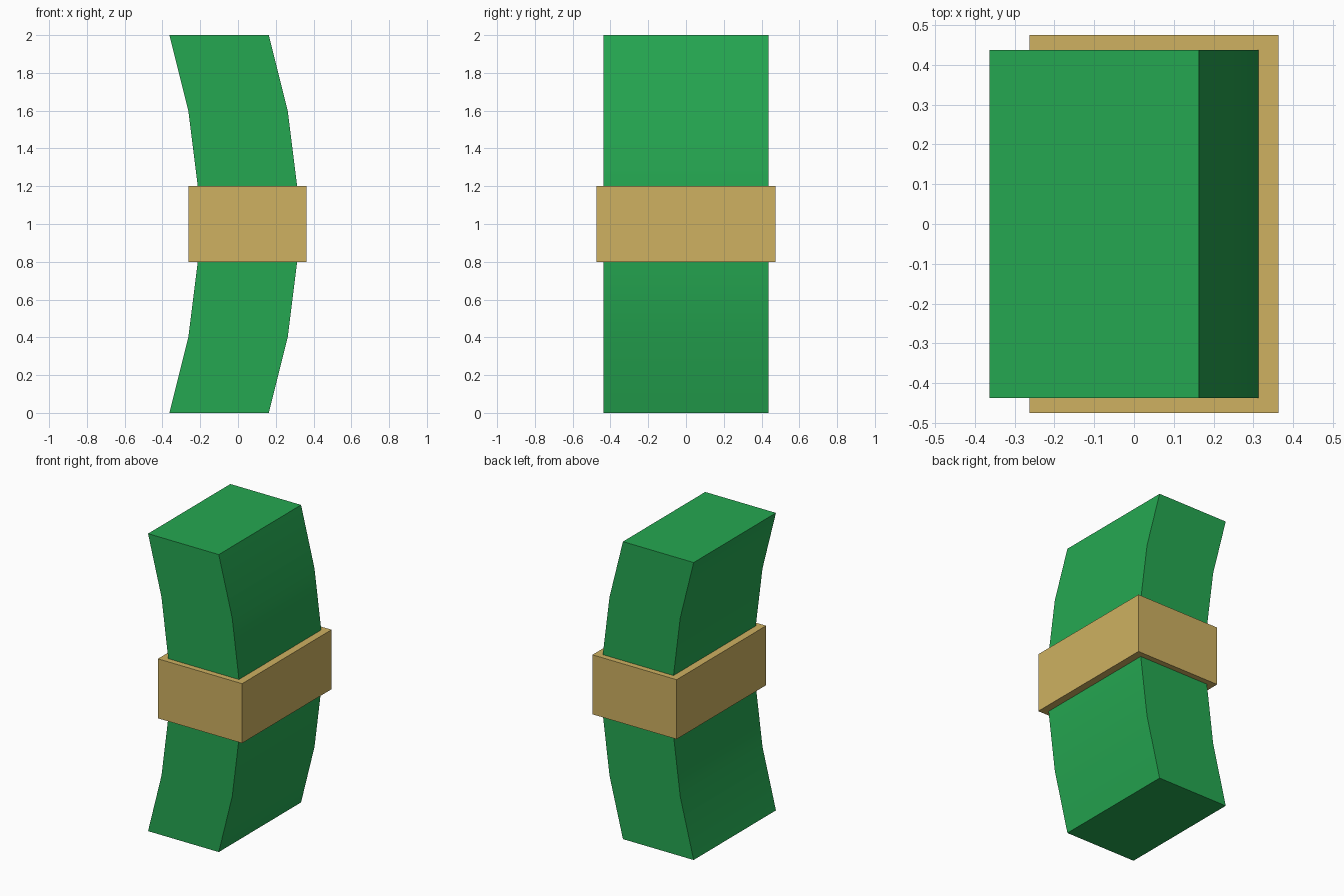
import bpy, bmesh, math

if "Cube" in bpy.data.objects:
    bpy.data.objects.remove(bpy.data.objects["Cube"])


def material(name, rgb):
    m = bpy.data.materials.new(name)
    m.diffuse_color = (*rgb, 1)
    m.use_nodes = True
    m.node_tree.nodes["Principled BSDF"].inputs["Base Color"].default_value = m.diffuse_color
    return m


def extrude_profile(name, profile, half_depth, mat):
    """Closed x-z profile extruded along y, centred on y = 0."""
    bm = bmesh.new()
    face = bm.faces.new([bm.verts.new((x, -half_depth, z)) for x, z in profile])
    new = bmesh.ops.extrude_face_region(bm, geom=[face])["geom"]
    bmesh.ops.translate(bm, vec=(0, 2 * half_depth, 0),
                        verts=[g for g in new if isinstance(g, bmesh.types.BMVert)])
    bmesh.ops.recalc_face_normals(bm, faces=bm.faces)
    mesh = bpy.data.meshes.new(name)
    bm.to_mesh(mesh)
    bm.free()
    mesh.materials.append(mat)
    obj = bpy.data.objects.new(name, mesh)
    bpy.context.collection.objects.link(obj)
    return obj


green = material("note green", (0.0185, 0.39, 0.083))
gold = material("band gold", (0.62, 0.44, 0.12))

# Bowed stack of paper: centre line mirrored about z = 1, constant thickness
lower = [(-0.10, 0.0), (0.0, 0.4), (0.05, 0.8)]
centre = lower + [(x, 2 - z) for x, z in reversed(lower)]
half = 0.263
profile = [(x + half, z) for x, z in centre] + [(x - half, z) for x, z in reversed(centre)]
stack = extrude_profile("paper_stack", profile, 0.437, green)

# Soft shading along the bow, sharp corners
bpy.context.view_layer.objects.active = stack
stack.select_set(True)
bpy.ops.object.shade_smooth_by_angle(angle=math.radians(30))

# Wrapping band around the middle
extrude_profile("wrap_band", [(-0.263, 0.8), (0.363, 0.8), (0.363, 1.2), (-0.263, 1.2)],
                0.475, gold)
